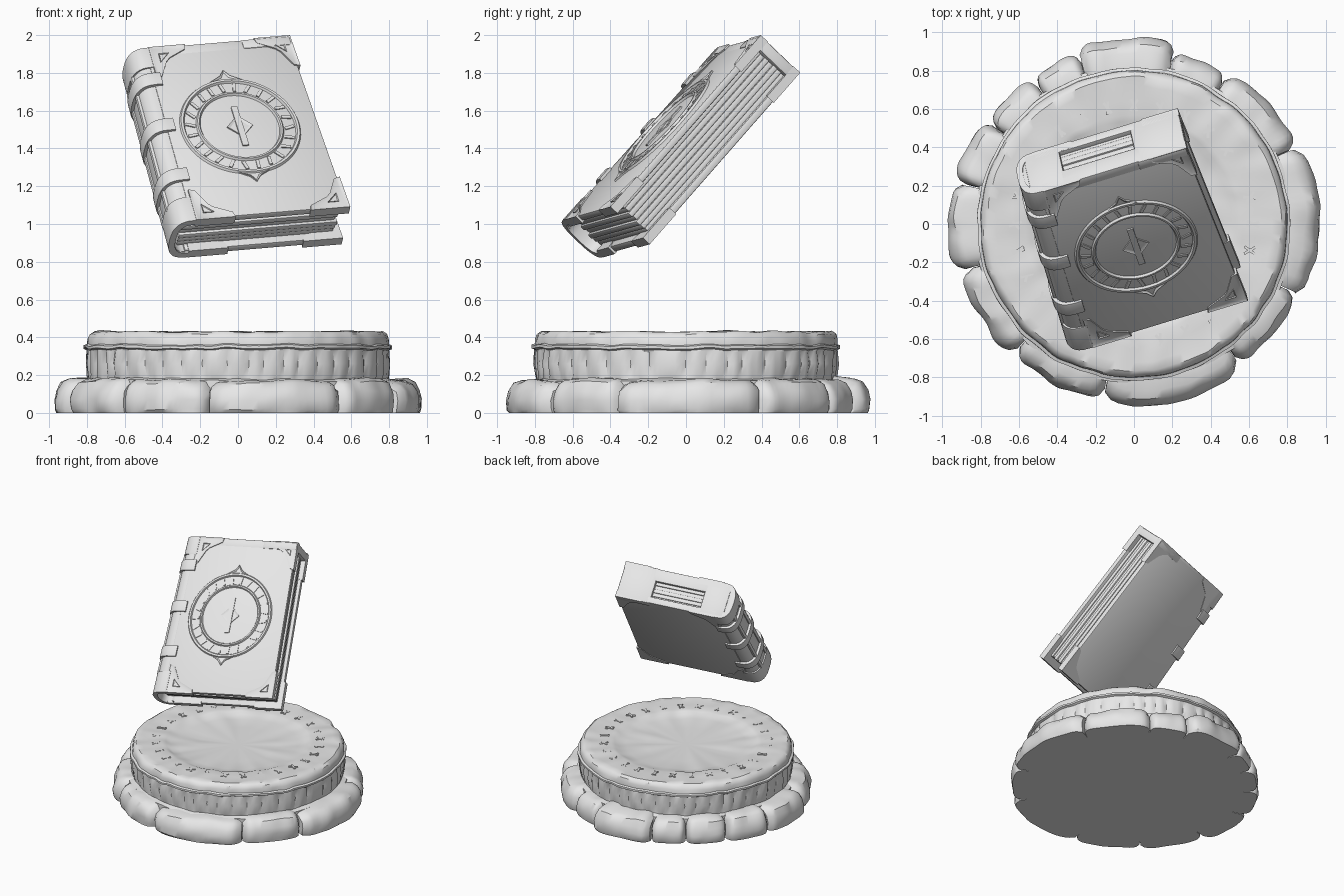
import bpy, bmesh, math, random
from mathutils import Matrix, Vector, noise

random.seed(4)
cube = bpy.data.objects.get("Cube")
if cube:
    bpy.data.objects.remove(cube, do_unlink=True)

stone = bpy.data.materials.new("pale_grey")
stone.use_nodes = True
stone.diffuse_color = (0.8, 0.8, 0.8, 1)
stone.node_tree.nodes["Principled BSDF"].inputs["Base Color"].default_value = (0.8, 0.8, 0.8, 1)
parts = []

# Book frame: u across the cover, v up it, w out of its front face
WIDTH, HEIGHT, DEPTH = 0.865, 1.25, 0.29
ux = Vector((0.82, 0.25, 0.07)).normalized()
wz = ux.cross(Vector((-0.31, 0.80, 0.91))).normalized()
vy = wz.cross(ux)
corner = Vector((-0.23, -0.65, 1.02))


def book(p):
    u = p.x + 0.07 * p.y / HEIGHT * (1 - p.x / WIDTH)
    return corner + ux * u + vy * p.y + wz * p.z


def finish(name, bm, place=None, rough=0.0):
    bmesh.ops.remove_doubles(bm, verts=bm.verts, dist=0.0005)
    bmesh.ops.recalc_face_normals(bm, faces=bm.faces)
    for v in bm.verts:
        if rough and v.co.z > 0.01:
            v.co += noise.noise_vector(v.co * 9) * rough
        if place:
            v.co = place(v.co)
    mesh = bpy.data.meshes.new(name)
    bm.to_mesh(mesh)
    bm.free()
    mesh.materials.append(stone)
    ob = bpy.data.objects.new(name, mesh)
    bpy.context.collection.objects.link(ob)
    parts.append(ob)


def loft(bm, rings, closed=False):
    vs = [[bm.verts.new(p) for p in r] for r in rings]
    n = len(vs[0])
    for i in range(len(vs) if closed else len(vs) - 1):
        a, b = vs[i], vs[(i + 1) % len(vs)]
        for j in range(n):
            bm.faces.new((a[j], a[(j + 1) % n], b[(j + 1) % n], b[j]))
    if not closed:
        bm.faces.new(vs[0])
        bm.faces.new(vs[-1])


def box(name, u, v, w, bevel=0.01, place=book):
    bm = bmesh.new()
    mid = [(r[0] + r[1]) / 2 for r in (u, v, w)]
    size = [r[1] - r[0] for r in (u, v, w)]
    bmesh.ops.create_cube(bm, size=1, matrix=Matrix.Translation(mid) @ Matrix.Diagonal((*size, 1)))
    if bevel:
        bmesh.ops.bevel(bm, geom=bm.edges[:], offset=bevel, segments=2, profile=0.5, affect='EDGES')
    finish(name, bm, place)


def plate(name, pts, w0, w1, place=book, inset=0):
    bm = bmesh.new()
    loft(bm, [[(x, y, w) for x, y in pts] for w in (w0, w1)])
    bm.normal_update()
    if inset:
        top = [f for f in bm.faces if abs(f.calc_center_median().z - w1) < 1e-4]
        bmesh.ops.inset_individual(bm, faces=top, thickness=inset, depth=0)
        for v in top[0].verts:
            v.co.z -= 0.007
    finish(name, bm, place)


def revolve(name, profile, segments, place=None, rough=0.0, tweak=None):
    bm = bmesh.new()
    rings = []
    for i in range(segments):
        a = math.tau * i / segments
        pts = [(tweak(i, r, z) if tweak else r, z) for r, z in profile]
        rings.append([(r * math.cos(a), r * math.sin(a), z) for r, z in pts])
    loft(bm, rings, closed=True)
    finish(name, bm, place, rough)


# Pedestal: chiselled drum, lip, and a broad top with a shallow smooth dish
SEG = 180
grooves, g = set(), 0
while g < SEG - 2:
    grooves.add(g)
    g += random.choice((3, 4, 4, 5))


def chisel(i, r, z):
    if 0.19 < z < 0.33 and r > 0.7 and i in grooves:
        return r - 0.013
    return r


revolve("pedestal", [
    (0, 0), (0.83, 0), (0.83, 0.17), (0.795, 0.18), (0.8, 0.2), (0.805, 0.26), (0.802, 0.325),
    (0.8, 0.335), (0.816, 0.342), (0.816, 0.356), (0.8, 0.362), (0.798, 0.39), (0.787, 0.415),
    (0.765, 0.43), (0.72, 0.43), (0.64, 0.427), (0.57, 0.427), (0.54, 0.422), (0.51, 0.41),
    (0.45, 0.402), (0.3, 0.396), (0, 0.394)], SEG, rough=0.01, tweak=chisel)

# Shallow carved strokes around the pedestal top
for i in range(28):
    turn = Matrix.Rotation(math.tau * i / 28, 4, 'Z') @ Matrix.Translation((0.62, 0, 0.427))
    for side in (-1, 1):
        tilt = turn @ Matrix.Rotation(side * random.uniform(0.1, 0.9), 4, 'Z')
        box("top_stroke", (-0.035, 0.035), (-0.007, 0.007), (-0.006, 0.004), 0,
            lambda p, m=tilt: m @ p)

# Ring of rough boulders: start angle, end angle, outer radius
boulders = [(77, 108, .965), (58, 77, .92), (25, 58, .935), (-23, 25, .965),
            (-53, -23, .925), (-100, -53, .945), (-133, -100, .925),
            (-165, -133, .935), (-193, -165, .97), (-215, -193, .95), (-235, -215, .925),
            (-252, -235, .925)]
for a0, a1, radius in boulders:
    bm = bmesh.new()
    rings = []
    top = random.uniform(0.172, 0.188)
    steps = 20
    for k in range(steps + 1):
        t = k / steps
        a = math.radians(a0 + 0.2 + (a1 - a0 - 0.4) * t)
        e = abs(2 * t - 1) ** 9
        chip = noise.noise((math.cos(a) * 5, math.sin(a) * 5, 0))
        R = radius - 0.055 * e + 0.022 * chip
        h = top - 0.025 * e + 0.008 * chip
        sec = [(0.76, 0), (R - 0.008, 0), (R, 0.02), (R + 0.004, 0.07), (R - 0.008, 0.115),
               (R - 0.035, h - 0.022), (R - 0.075, h - 0.004), (0.8, h), (0.76, h)]
        rings.append([(r * math.cos(a), r * math.sin(a), z) for r, z in sec])
    loft(bm, rings)
    finish("boulder", bm, rough=0.013)

# Covers
for name, w in (("front_cover", (-0.045, -0.006)), ("back_cover", (-DEPTH + 0.004, -DEPTH + 0.045))):
    box(name, (-0.01, WIDTH - 0.012), (0.012, HEIGHT - 0.01), w, 0.008)

# Page block in uneven layers
for k in range(7):
    w0 = -DEPTH + 0.04 + k * 0.03
    s = random.uniform(0, 0.018)
    box("pages", (-0.05, WIDTH - 0.03 - s), (0.045 + s, HEIGHT - 0.022 - s / 2), (w0, w0 + 0.031), 0.006)

# Head cap closing the top edge around a page window
cap_v = (HEIGHT - 0.065, HEIGHT)
box("head_cap_left", (-0.06, 0.15), cap_v, (-DEPTH + 0.008, -0.008), 0.012)
box("head_cap_right", (0.57, WIDTH), cap_v, (-DEPTH, 0), 0.012)
box("head_cap_front", (0.1, 0.6), cap_v, (-0.105, -0.006), 0.006)
box("head_cap_back", (0.1, 0.6), cap_v, (-DEPTH + 0.004, -DEPTH + 0.055), 0.006)


# Rounded spine shell, end bands and straps
def spine(name, v0, v1, grow, reach):
    def arc(off):
        pts = [(reach, DEPTH / 2 + off)]
        for k in range(17):
            t = math.pi * k / 16
            c, s = math.cos(t), math.sin(t)
            pts.append((-(0.115 + off) * s ** 0.75, math.copysign(abs(c) ** 0.75, c) * (DEPTH / 2 + off)))
        pts.append((reach, -DEPTH / 2 - off))
        return pts
    bm = bmesh.new()
    section = arc(grow) + arc(-0.035)[::-1]
    rings = []
    for v, shrink in ((v0, 0.985), (v0 + 0.01, 1), (v1 - 0.01, 1), (v1, 0.985)):
        rings.append([(u, v, w * shrink - DEPTH / 2) for u, w in section])
    loft(bm, rings)
    finish(name, bm, book)


spine("spine", 0.01, HEIGHT - 0.01, -0.01, 0.03)
spine("spine_foot_band", 0, 0.17, 0.0, 0.02)
spine("spine_head_band", HEIGHT - 0.14, HEIGHT, 0.0, 0.02)
for v in (0.33, 0.69, 1.02):
    spine("spine_strap", v - 0.042, v + 0.042, 0.009, 0.035)
for w in (-0.085, -0.205):
    box("spine_rib", (-0.112, -0.08), (0.15, 1.12), (w - 0.016, w + 0.016), 0.008)
box("head_fill", (-0.09, 0.0), (HEIGHT - 0.05, HEIGHT - 0.006), (-DEPTH + 0.05, -0.05), 0.01)

# Corner brackets on both covers, with a small knot on each front one
leg = 0.22
tri = [(0, 0), (leg, 0), (leg - 0.01, 0.035), (0.11, 0.085), (0.085, 0.11), (0.035, leg - 0.01), (0, leg)]
knot = [(0.05, 0.05), (0.11, 0.05), (0.05, 0.11)]
for right in (False, True):
    for upper in (False, True):
        def place_corner(shape):
            return [(WIDTH - x if right else x + 0.01, HEIGHT - y if upper else y) for x, y in shape]
        plate("front_corner", place_corner(tri), -0.05, 0.002, inset=0.018)
        plate("back_corner", place_corner(tri), -DEPTH + 0.05, -DEPTH)
        plate("corner_knot", place_corner(knot), -0.01, 0.0, inset=0.01)

# Round emblem: two rims, ticks between them, pointed tips and a central motif
centre = Vector((WIDTH / 2 - 0.027, HEIGHT / 2 + 0.015, -0.008))


def emblem(p):
    return book(p + centre)


def rim(name, r0, r1, h):
    revolve(name, [(r0, 0), (r0 + 0.008, h), (r1 - 0.008, h), (r1, 0)], 64, emblem)


rim("emblem_outer_rim", 0.312, 0.342, 0.014)
rim("emblem_inner_rim", 0.222, 0.248, 0.014)
for i in range(24):
    spin = Matrix.Rotation(math.tau * (i + 0.5) / 24, 4, 'Z') @ Matrix.Translation((0.28, 0, 0))
    spin = spin @ Matrix.Rotation(random.uniform(-0.5, 0.5), 4, 'Z')
    box("emblem_tick", (-0.028, 0.028), (-0.009, 0.009), (0, 0.008), 0, lambda p, m=spin: emblem(m @ p))
for s in (1, -1):
    plate("emblem_tip", [(-0.1, s * 0.32), (0.1, s * 0.32), (0.03, s * 0.36), (0, s * 0.4),
                         (-0.03, s * 0.36)], 0, 0.012, emblem, inset=0.012)
plate("emblem_bar", [(-0.018, -0.14), (0.018, -0.14), (0.018, 0.14), (-0.018, 0.14)], 0, 0.01, emblem)
plate("emblem_diamond", [(0, -0.075), (0.075, 0), (0, 0.075), (-0.075, 0)], 0, 0.009, emblem, inset=0.02)

# Smooth shading with sharp edges kept
bpy.ops.object.select_all(action='DESELECT')
for ob in parts:
    ob.select_set(True)
bpy.context.view_layer.objects.active = parts[0]
bpy.ops.object.shade_smooth_by_angle(angle=math.radians(35))
